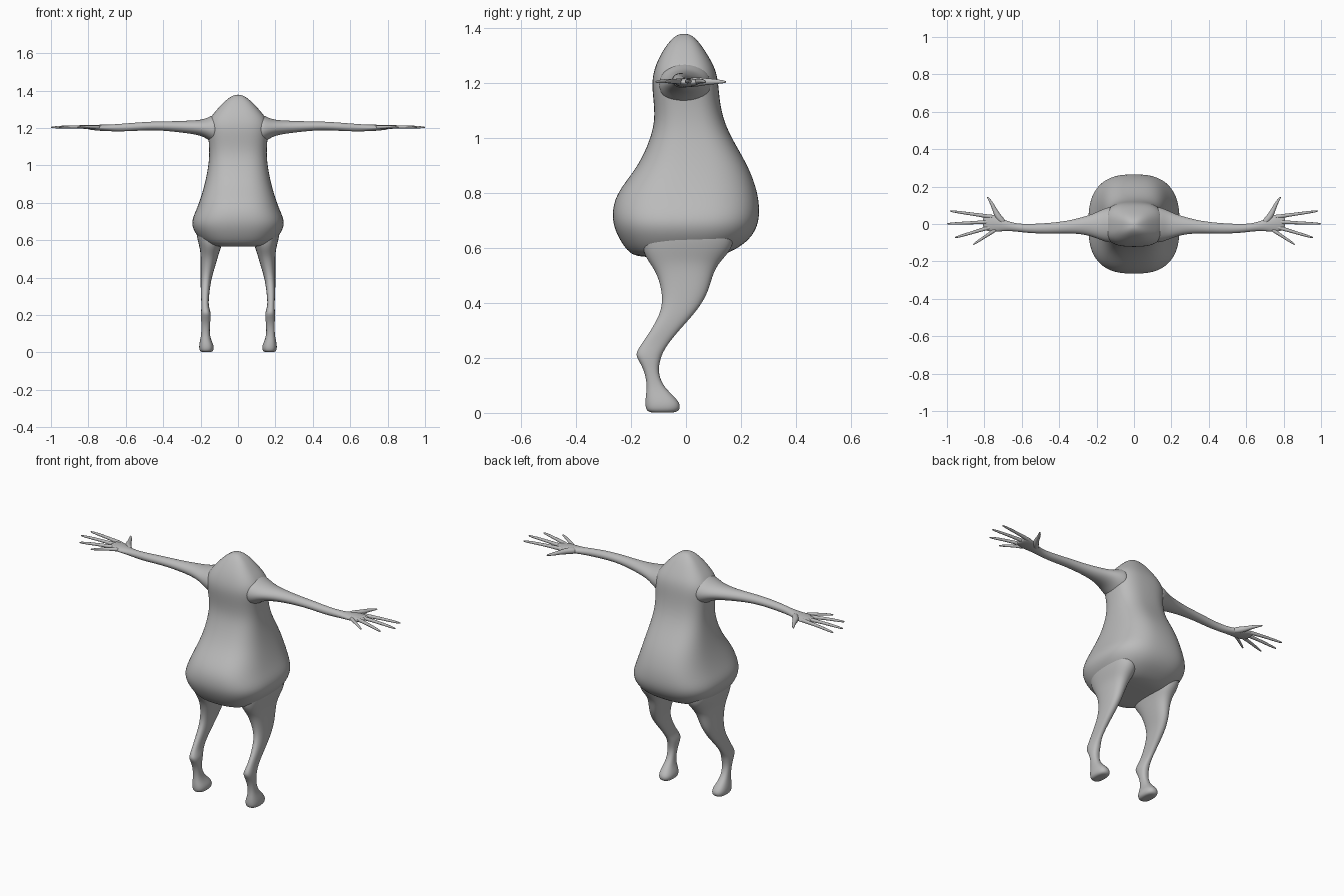
import bpy, bmesh, math
from mathutils import Vector

grey = bpy.data.materials.new("warm_grey")
grey.diffuse_color = (0.5, 0.5, 0.5, 1)


def finish(bm, name, mirror=False):
    bmesh.ops.recalc_face_normals(bm, faces=bm.faces)
    mesh = bpy.data.meshes.new(name)
    bm.to_mesh(mesh)
    bm.free()
    mesh.materials.append(grey)
    mesh.shade_smooth()
    ob = bpy.data.objects.new(name, mesh)
    bpy.context.collection.objects.link(ob)
    if mirror:
        ob.modifiers.new("mirror", 'MIRROR').use_mirror_merge = False
    sub = ob.modifiers.new("subdivision", 'SUBSURF')
    sub.levels = sub.render_levels = 2
    return ob


def loft(bm, sections, axis, n=24, power=2.0):
    """Rounded-box rings given as (position, a0, a1, b0, b1) along an axis."""
    rings = []
    for t, a0, a1, b0, b1 in sections:
        ring = []
        for i in range(n):
            ang = 2 * math.pi * i / n
            c, s = math.cos(ang), math.sin(ang)
            u = math.copysign(abs(c) ** (2 / power), c)
            v = math.copysign(abs(s) ** (2 / power), s)
            a = (a0 + a1) / 2 + u * (a1 - a0) / 2
            b = (b0 + b1) / 2 + v * (b1 - b0) / 2
            ring.append(bm.verts.new((a, b, t) if axis == 'z' else (t, a, b)))
        rings.append(ring)
    for r, q in zip(rings, rings[1:]):
        for i in range(n):
            j = (i + 1) % n
            bm.faces.new((r[i], r[j], q[j], q[i]))
    bm.faces.new(rings[0])
    bm.faces.new(rings[-1])


# Torso and head: height, half width, front y, back y
torso = [
    (1.378, .012, -.02, .005), (1.37, .035, -.04, .025), (1.345, .07, -.065, .05),
    (1.30, .112, -.095, .08), (1.25, .155, -.116, .108), (1.20, .168, -.125, .118),
    (1.14, .158, -.119, .122), (1.07, .153, -.113, .135), (1.0, .158, -.128, .165),
    (.9, .178, -.172, .226), (.82, .202, -.238, .256), (.76, .225, -.267, .268),
    (.69, .256, -.270, .268), (.63, .226, -.243, .235), (.59, .19, -.215, .175),
    (.567, .15, -.185, .12), (.565, .06, -.09, .05)]
bm = bmesh.new()
loft(bm, [(z, -w, w, y0, y1) for z, w, y0, y1 in torso], 'z', 28, 2.7)
finish(bm, "torso")

# Legs with thigh, backward hock and foot: height, x range, y range
leg = [
    (.70, .08, .225, -.15, .15), (.64, .075, .225, -.16, .18), (.59, .08, .214, -.16, .165),
    (.55, .095, .203, -.138, .125), (.51, .107, .2, -.108, .1), (.45, .125, .2, -.09, .085),
    (.40, .14, .2, -.086, .06), (.355, .148, .2, -.097, .026), (.30, .155, .198, -.128, -.025),
    (.25, .158, .195, -.162, -.066), (.215, .146, .198, -.186, -.086),
    (.19, .145, .198, -.172, -.094), (.15, .15, .196, -.15, -.102),
    (.10, .152, .196, -.142, -.085), (.065, .143, .203, -.146, -.048),
    (.035, .128, .209, -.149, -.02), (.012, .13, .207, -.146, -.022),
    (.002, .14, .197, -.135, -.035), (.001, .155, .185, -.11, -.06)]
bm = bmesh.new()
loft(bm, leg, 'z', 20, 2.4)
finish(bm, "legs", True)

# Arms and palms: distance out, y range, z range
arm = [
    (.10, -.105, .1, 1.10, 1.285), (.145, -.1, .09, 1.125, 1.265), (.18, -.086, .075, 1.15, 1.248),
    (.22, -.07, .055, 1.163, 1.242), (.28, -.054, .036, 1.172, 1.239), (.36, -.05, .016, 1.182, 1.236),
    (.46, -.052, .005, 1.189, 1.235), (.56, -.05, 0, 1.183, 1.228), (.63, -.04, .002, 1.181, 1.222),
    (.69, -.037, .02, 1.182, 1.218), (.735, -.043, .046, 1.184, 1.218),
    (.775, -.042, .055, 1.188, 1.216), (.80, -.03, .05, 1.192, 1.212), (.808, -.015, .03, 1.197, 1.207)]
bm = bmesh.new()
loft(bm, arm, 'x', 16, 2.0)
finish(bm, "arms", True)


# Fingers and thumb as tapering tubes
def tube(bm, points, radii, n=8):
    pts = [Vector(p) for p in points]
    rings = []
    for i, (p, r) in enumerate(zip(pts, radii)):
        d = (pts[min(i + 1, len(pts) - 1)] - pts[max(i - 1, 0)]).normalized()
        side = d.cross(Vector((0, 0, 1))).normalized()
        up = side.cross(d)
        rings.append([bm.verts.new(p + r * (side * math.cos(k * 2 * math.pi / n)
                                            + up * math.sin(k * 2 * math.pi / n)))
                      for k in range(n)])
    for a, b in zip(rings, rings[1:]):
        for k in range(n):
            bm.faces.new((a[k], a[(k + 1) % n], b[(k + 1) % n], b[k]))
    bm.faces.new(rings[0])
    bm.faces.new(rings[-1])


digits = [((.745, .036), (.985, .07), .011), ((.75, .012), (1.0, .001), .011),
          ((.75, -.012), (.957, -.073), .011), ((.735, -.027), (.86, -.11), .010)]
bm = bmesh.new()
for (x0, y0), (x1, y1), r in digits:
    path = [(x0 + (x1 - x0) * t, y0 + (y1 - y0) * t, 1.203 + .012 * t * (1 - t))
            for t in (0, .25, .5, .75, .97, 1)]
    tube(bm, path, [r * 1.2, r, r * .8, r * .75, r * .5, r * .2])
tube(bm, [(.69, .0, 1.2), (.725, .035, 1.203), (.745, .075, 1.204), (.76, .11, 1.204),
          (.782, .142, 1.203), (.784, .145, 1.203)], [.018, .02, .013, .01, .005, .002])
finish(bm, "fingers", True)
